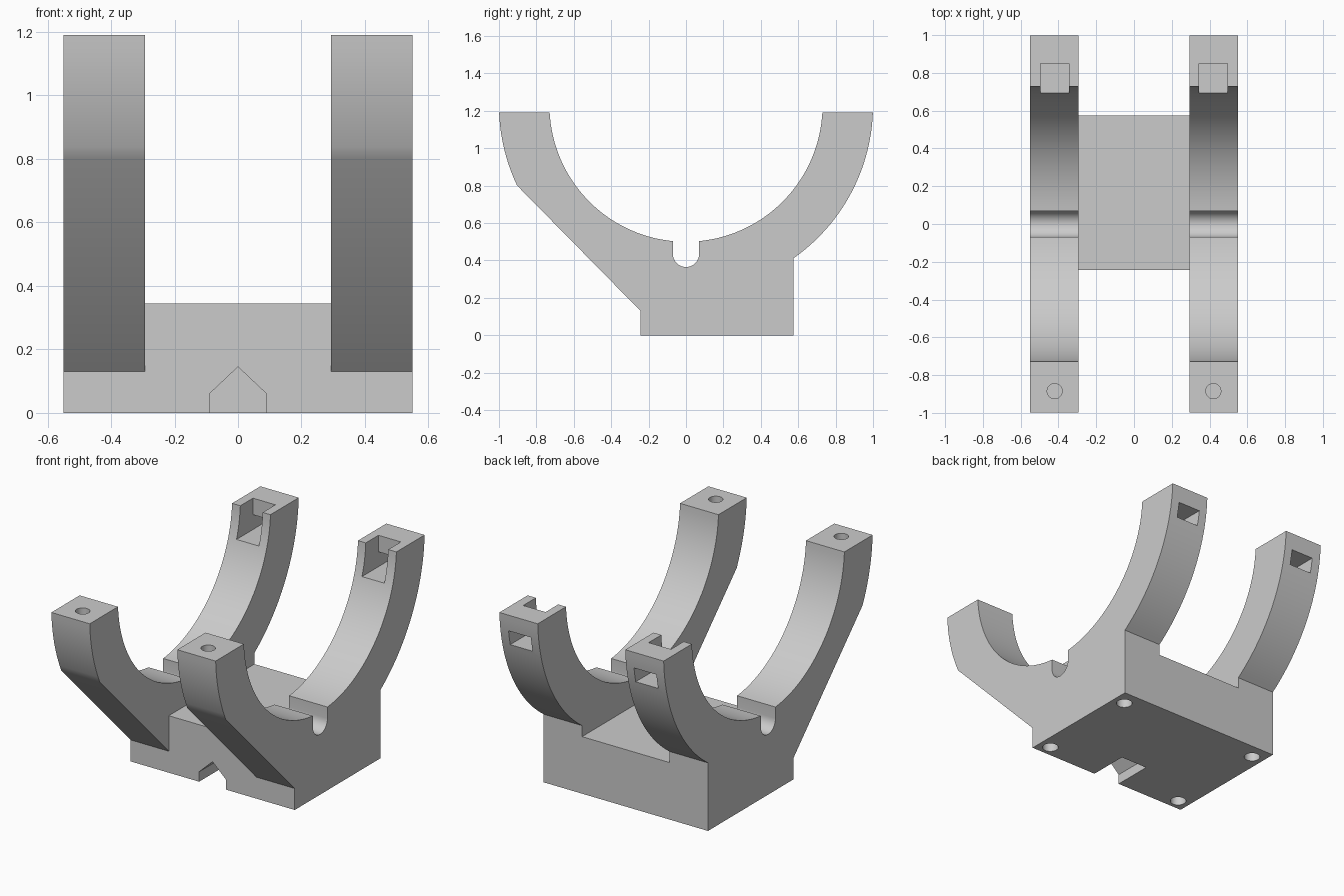
import bpy, bmesh
from math import sin, cos, pi, asin, atan2
from mathutils import Vector

if "Cube" in bpy.data.objects:
    bpy.data.objects.remove(bpy.data.objects["Cube"], do_unlink=True)

grey = bpy.data.materials.new("plain grey")
grey.use_nodes = True
colour = (0.6, 0.6, 0.6, 1)
grey.diffuse_color = colour
grey.node_tree.nodes["Principled BSDF"].inputs["Base Color"].default_value = colour


def prism(name, outline, start, depth):
    """Extrude a closed 3D outline by a vector."""
    bm = bmesh.new()
    face = bm.faces.new([bm.verts.new(Vector(p) + Vector(start)) for p in outline])
    side = bmesh.ops.extrude_face_region(bm, geom=[face])
    moved = [v for v in side["geom"] if isinstance(v, bmesh.types.BMVert)]
    bmesh.ops.translate(bm, verts=moved, vec=depth)
    bmesh.ops.recalc_face_normals(bm, faces=bm.faces)
    mesh = bpy.data.meshes.new(name)
    bm.to_mesh(mesh)
    bm.free()
    mesh.materials.append(grey)
    obj = bpy.data.objects.new(name, mesh)
    bpy.context.collection.objects.link(obj)
    return obj


def box(name, x0, x1, y0, y1, z0, z1):
    outline = [(x0, y0, z0), (x1, y0, z0), (x1, y1, z0), (x0, y1, z0)]
    return prism(name, outline, (0, 0, 0), (0, 0, z1 - z0))


def pin(name, x, y, z, radius, height):
    ring = [(radius * cos(i * pi / 16), radius * sin(i * pi / 16), 0) for i in range(32)]
    return prism(name, ring, (x, y, z), (0, 0, height))


def combine(target, tool, operation):
    mod = target.modifiers.new(operation, "BOOLEAN")
    mod.operation = operation
    mod.solver = "EXACT"
    mod.object = tool
    bpy.context.view_layer.objects.active = target
    bpy.ops.object.modifier_apply(modifier=mod.name)
    bpy.data.objects.remove(tool, do_unlink=True)


def arc(cz, radius, a0, a1, steps):
    return [(radius * cos(a0 + (a1 - a0) * i / steps),
             cz + radius * sin(a0 + (a1 - a0) * i / steps)) for i in range(steps + 1)]


# Side profile of a cradle arm: rings about one centre, a slot and a foot
top, centre, inner, outer = 1.19, 1.23, 0.73, 1.0
slot, slot_z = 0.07, 0.435
drop = centre - top
foot_back, foot_front = 0.575, -0.243
in_end, out_end = asin(drop / inner), asin(drop / outer)
slot_angle = asin(slot / inner)
back_angle = atan2(-0.818, foot_back)
front_angle = atan2(-0.43, -0.905)

profile = arc(centre, inner, -in_end, -pi / 2 + slot_angle, 32)
profile += arc(slot_z, slot, 0, -pi, 16)
profile += arc(centre, inner, -pi / 2 - slot_angle, -pi + in_end, 32)
profile += arc(centre, outer, -pi + out_end, front_angle, 10)
profile += [(foot_front, 0.13), (foot_front, 0), (foot_back, 0)]
profile += arc(centre, outer, back_angle, -out_end, 24)

# Two arms with their screw holes and nut slots
arm_in, arm_out, mid = 0.293, 0.55, 0.42
arms = []
for side, label in ((1, "left"), (-1, "right")):
    x0 = arm_in if side > 0 else -arm_out
    arm = prism(label + "_arm", [(0, y, z) for y, z in profile],
                (x0, 0, 0), (arm_out - arm_in, 0, 0))
    x = side * mid
    combine(arm, pin("screw_cutter", x, -0.885, 0.93, 0.04, 0.4), "DIFFERENCE")
    combine(arm, box("slot_cutter", x - 0.075, x + 0.075, 0.6, 1.1, 1.0, 1.09), "DIFFERENCE")
    combine(arm, box("notch_cutter", x - 0.075, x + 0.075, 0.6, 0.85, 1.0, 1.3), "DIFFERENCE")
    for y in (0.48, -0.175):
        combine(arm, pin("foot_cutter", side * 0.475, y, -0.1, 0.045, 0.35), "DIFFERENCE")
    arms.append(arm)

# Base block between the arms, with a pointed notch at the front
base = box("cradle", -arm_in, arm_in, foot_front, foot_back, 0, 0.345)
house = [(-0.09, -0.1), (0.09, -0.1), (0.09, 0.06), (0, 0.145), (-0.09, 0.06)]
cutter = prism("front_notch_cutter", [(x, 0, z) for x, z in house], (0, -0.4, 0), (0, 0.4, 0))
combine(base, cutter, "DIFFERENCE")
for arm in arms:
    combine(base, arm, "UNION")

# Smooth the curved surfaces, keep the edges sharp
bpy.ops.object.select_all(action="DESELECT")
base.select_set(True)
bpy.context.view_layer.objects.active = base
bpy.ops.object.shade_smooth_by_angle(angle=pi / 7)
